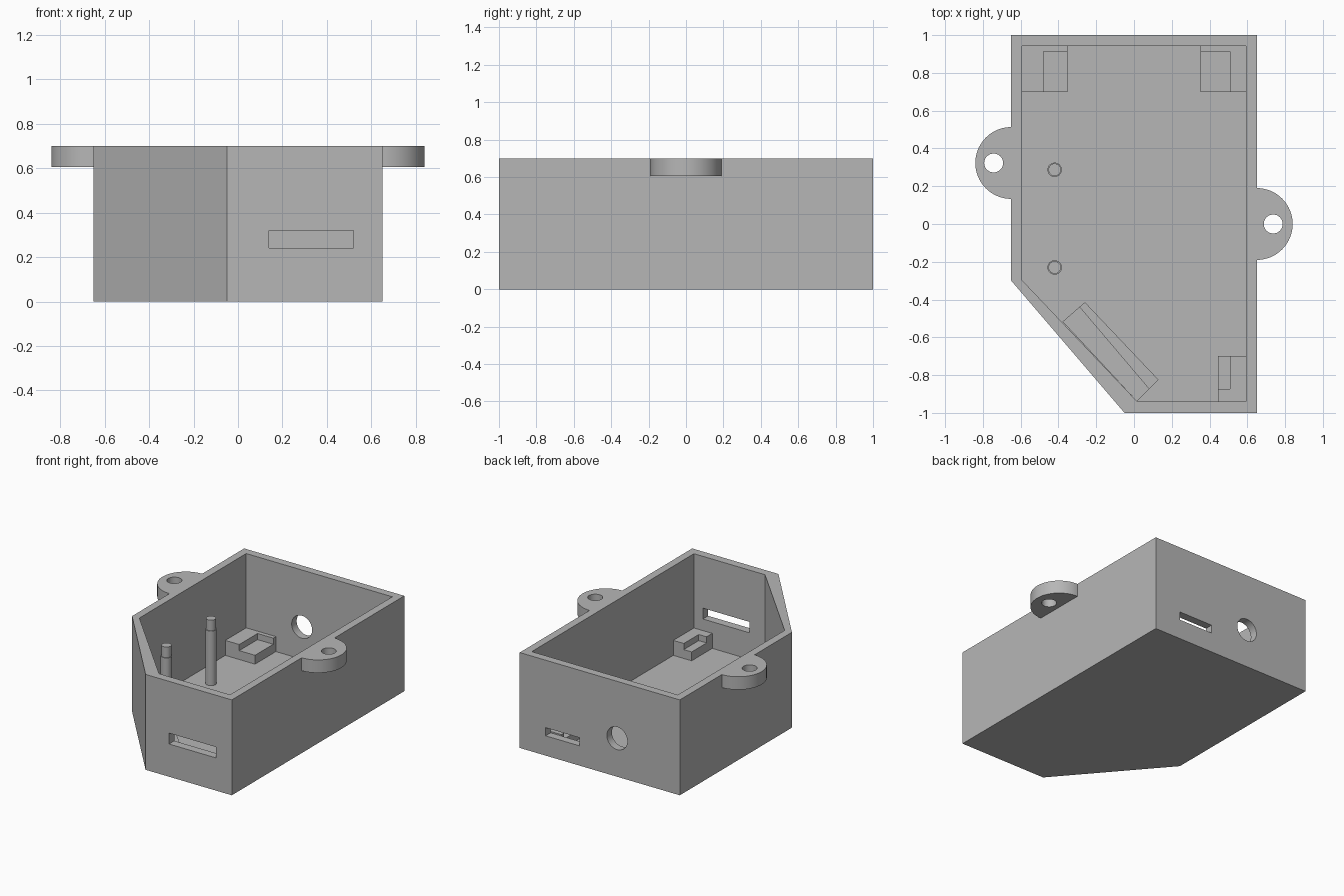
import bpy, bmesh, math
from mathutils import Vector

if "Cube" in bpy.data.objects:
    bpy.data.objects.remove(bpy.data.objects["Cube"])

FLOOR, TOP = 0.045, 0.70
HOLDER_TOP, POCKET = 0.155, 0.11

grey = bpy.data.materials.new("matte_grey")
grey.diffuse_color = (0.47, 0.47, 0.47, 1)
grey.use_nodes = True
grey.node_tree.nodes["Principled BSDF"].inputs["Base Color"].default_value = grey.diffuse_color


def prism(name, pts, z0, z1):
    """Extrude a flat outline from z0 up to z1."""
    bm = bmesh.new()
    face = bm.faces.new([bm.verts.new((x, y, z0)) for x, y in pts])
    ext = bmesh.ops.extrude_face_region(bm, geom=[face])
    verts = [v for v in ext["geom"] if isinstance(v, bmesh.types.BMVert)]
    bmesh.ops.translate(bm, verts=verts, vec=(0, 0, z1 - z0))
    bmesh.ops.recalc_face_normals(bm, faces=bm.faces[:])
    mesh = bpy.data.meshes.new(name)
    bm.to_mesh(mesh)
    bm.free()
    mesh.materials.append(grey)
    ob = bpy.data.objects.new(name, mesh)
    bpy.context.collection.objects.link(ob)
    return ob


def rect(x0, x1, y0, y1):
    return [(x0, y0), (x1, y0), (x1, y1), (x0, y1)]


def arc(cx, cy, r, start=0, sweep=360, n=48):
    count = n if sweep == 360 else n + 1
    return [(cx + r * math.cos(math.radians(start + sweep * i / n)),
             cy + r * math.sin(math.radians(start + sweep * i / n))) for i in range(count)]


def cut(ob, cutter):
    """Subtract a cutter, then remove it."""
    cutter.hide_render = True
    mod = ob.modifiers.new("cut", 'BOOLEAN')
    mod.operation, mod.solver, mod.object = 'DIFFERENCE', 'EXACT', cutter
    bpy.context.view_layer.objects.active = ob
    bpy.ops.object.modifier_apply(modifier=mod.name)
    bpy.data.objects.remove(cutter)


def smooth(ob):
    bpy.ops.object.select_all(action='DESELECT')
    ob.select_set(True)
    bpy.context.view_layer.objects.active = ob
    bpy.ops.object.shade_smooth_by_angle(angle=math.radians(30))


# Open case with one chamfered corner
case = prism("case", [(-0.65, 1), (-0.65, -0.3), (-0.05, -1), (0.65, -1), (0.65, 1)], 0, TOP)
cut(case, prism("cavity", [(-0.593, 0.942), (-0.593, -0.297), (0.016, -0.939),
                           (0.593, -0.939), (0.593, 0.942)], FLOOR, TOP + 0.1))

# Front slot, back slot and round back opening
cut(case, prism("front_slot", rect(0.14, 0.52, -1.1, -0.9), 0.24, 0.32))
cut(case, prism("back_slot", rect(0.165, 0.44, 0.9, 1.1), 0.145, 0.205))
bore = prism("back_bore", arc(0, 0, 0.083), -0.1, 0.1)
bore.rotation_euler.x = math.pi / 2
bore.location = (-0.141, 1, 0.282)
bpy.context.view_layer.update()
cut(case, bore)
smooth(case)

# Half-round screw tabs on both sides
for name, x, y, start, hole_x in (("left_tab", -0.65, 0.323, 90, -0.743),
                                  ("right_tab", 0.65, 0.0, -90, 0.737)):
    tab = prism(name, arc(x, y, 0.19, start, 180), 0.605, TOP)
    cut(tab, prism("screw_hole", arc(hole_x, y, 0.05), 0.5, 0.8))
    smooth(tab)

# Board posts with a thinner locating pin
for name, y in (("back_post", 0.287), ("front_post", -0.23)):
    smooth(prism(name, arc(-0.42, y, 0.038, n=32), FLOOR, 0.445))
    smooth(prism(name + "_pin", arc(-0.42, y, 0.033, n=32), 0.445, 0.523))

# Corner board holders: block footprint and the recess in it
for name, block, recess in (
        ("back_left_holder", (-0.593, -0.352, 0.70, 0.942), (-0.48, -0.3, 0.6, 0.912)),
        ("back_right_holder", (0.352, 0.593, 0.70, 0.942), (0.3, 0.508, 0.6, 0.912)),
        ("front_right_holder", (0.444, 0.593, -0.939, -0.70), (0.4, 0.508, -0.873, -0.6))):
    holder = prism(name, rect(*block), FLOOR, HOLDER_TOP)
    cut(holder, prism("recess", rect(*recess), POCKET, 0.3))

# Slanted holder along the chamfered wall
slant = prism("slanted_holder", [(-0.378, -0.517), (0.016, -0.939), (0.13, -0.825),
                                 (-0.26, -0.414)], FLOOR, HOLDER_TOP)
a, b = Vector((-0.288, -0.437)), Vector((0.082, -0.873))
along = (b - a).normalized() * 0.1
out = Vector((0.15, 0.13))
cut(slant, prism("recess", [tuple(p) for p in (a - along, b + along, b + along + out,
                                               a - along + out)], POCKET, 0.3))
